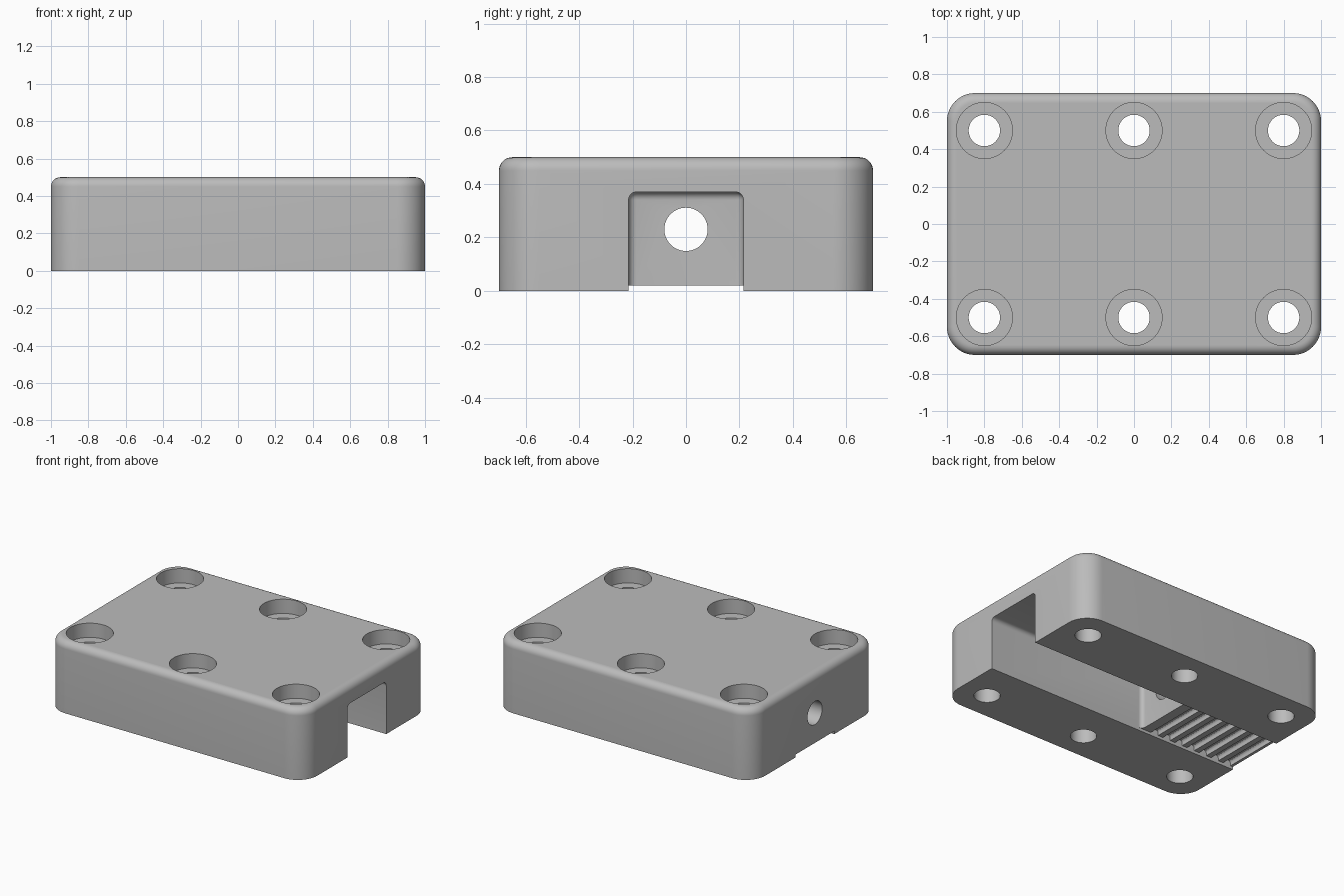
import bpy, bmesh, math
from mathutils import Matrix, Vector

default = bpy.data.objects.get("Cube")
if default:
    bpy.data.objects.remove(default, do_unlink=True)

grey = bpy.data.materials.new("plain grey")
grey.use_nodes = True
colour = (0.5, 0.5, 0.5, 1)
grey.diffuse_color = colour
grey.node_tree.nodes["Principled BSDF"].inputs["Base Color"].default_value = colour


def make_object(name, bm):
    bmesh.ops.recalc_face_normals(bm, faces=bm.faces[:])
    mesh = bpy.data.meshes.new(name)
    bm.to_mesh(mesh)
    bm.free()
    mesh.materials.append(grey)
    obj = bpy.data.objects.new(name, mesh)
    bpy.context.collection.objects.link(obj)
    return obj


def box_mesh(low, high):
    low, high = Vector(low), Vector(high)
    bm = bmesh.new()
    bmesh.ops.create_cube(bm, size=1)
    bmesh.ops.scale(bm, vec=high - low, verts=bm.verts[:])
    bmesh.ops.translate(bm, vec=(low + high) / 2, verts=bm.verts[:])
    return bm


def round_edges(bm, edges, radius, segments):
    bmesh.ops.bevel(bm, geom=edges, offset=radius, segments=segments,
                    profile=0.5, affect='EDGES', clamp_overlap=True)


def cylinder(name, radius, length, centre, axis='Z'):
    bm = bmesh.new()
    bmesh.ops.create_cone(bm, cap_ends=True, segments=64, radius1=radius,
                          radius2=radius, depth=length)
    if axis == 'X':
        bmesh.ops.rotate(bm, cent=(0, 0, 0), verts=bm.verts[:],
                         matrix=Matrix.Rotation(math.pi / 2, 3, 'Y'))
    bmesh.ops.translate(bm, vec=centre, verts=bm.verts[:])
    return make_object(name, bm)


def cut(target, cutter):
    mod = target.modifiers.new(cutter.name, 'BOOLEAN')
    mod.operation = 'DIFFERENCE'
    mod.solver = 'EXACT'
    mod.object = cutter
    bpy.context.view_layer.objects.active = target
    bpy.ops.object.modifier_apply(modifier=mod.name)
    bpy.data.objects.remove(cutter, do_unlink=True)


# Block with rounded upright corners and a rounded top rim
bm = box_mesh((-1, -0.7, 0), (1, 0.7, 0.5))
upright = [e for e in bm.edges if abs(e.verts[0].co.z - e.verts[1].co.z) > 0.1]
round_edges(bm, upright, 0.15, 12)
rim = [e for e in bm.edges if all(v.co.z > 0.49 for v in e.verts)]
round_edges(bm, rim, 0.05, 8)
body = make_object("clamp_block", bm)

# Screw holes with counterbores
for x in (-0.8, 0, 0.8):
    for y in (-0.5, 0.5):
        cut(body, cylinder("counterbore", 0.15, 0.2, (x, y, 0.5)))
        cut(body, cylinder("screw_hole", 0.084, 1, (x, y, 0.25)))

# Channel open to the left end and the underside
half = 0.215
bm = box_mesh((-0.25, -half, -0.2), (1.2, half, 0.37))
round_edges(bm, bm.edges[:], 0.03, 6)
cut(body, make_object("channel", bm))

# Tensioning hole through the end wall
cut(body, cylinder("end_hole", 0.081, 1.1, (-0.65, 0, 0.23), 'X'))

# Shallow recess under the end wall, with belt grooves across it
cut(body, make_object("belt_recess", box_mesh((-1.1, -half, -0.1), (-0.2, half, 0.02))))
for i in range(7):
    x = -0.95 + 0.1 * i
    bm = box_mesh((x - 0.03, -half, -0.05), (x + 0.03, half, 0.055))
    top = [e for e in bm.edges if all(v.co.z > 0 for v in e.verts)
           and abs(e.verts[0].co.y - e.verts[1].co.y) > 0.1]
    round_edges(bm, top, 0.015, 3)
    cut(body, make_object("belt_groove", bm))

# Smooth the rounded surfaces, keep the edges sharp
bpy.ops.object.select_all(action='DESELECT')
body.select_set(True)
bpy.context.view_layer.objects.active = body
bpy.ops.object.shade_smooth_by_angle(angle=math.radians(30))
